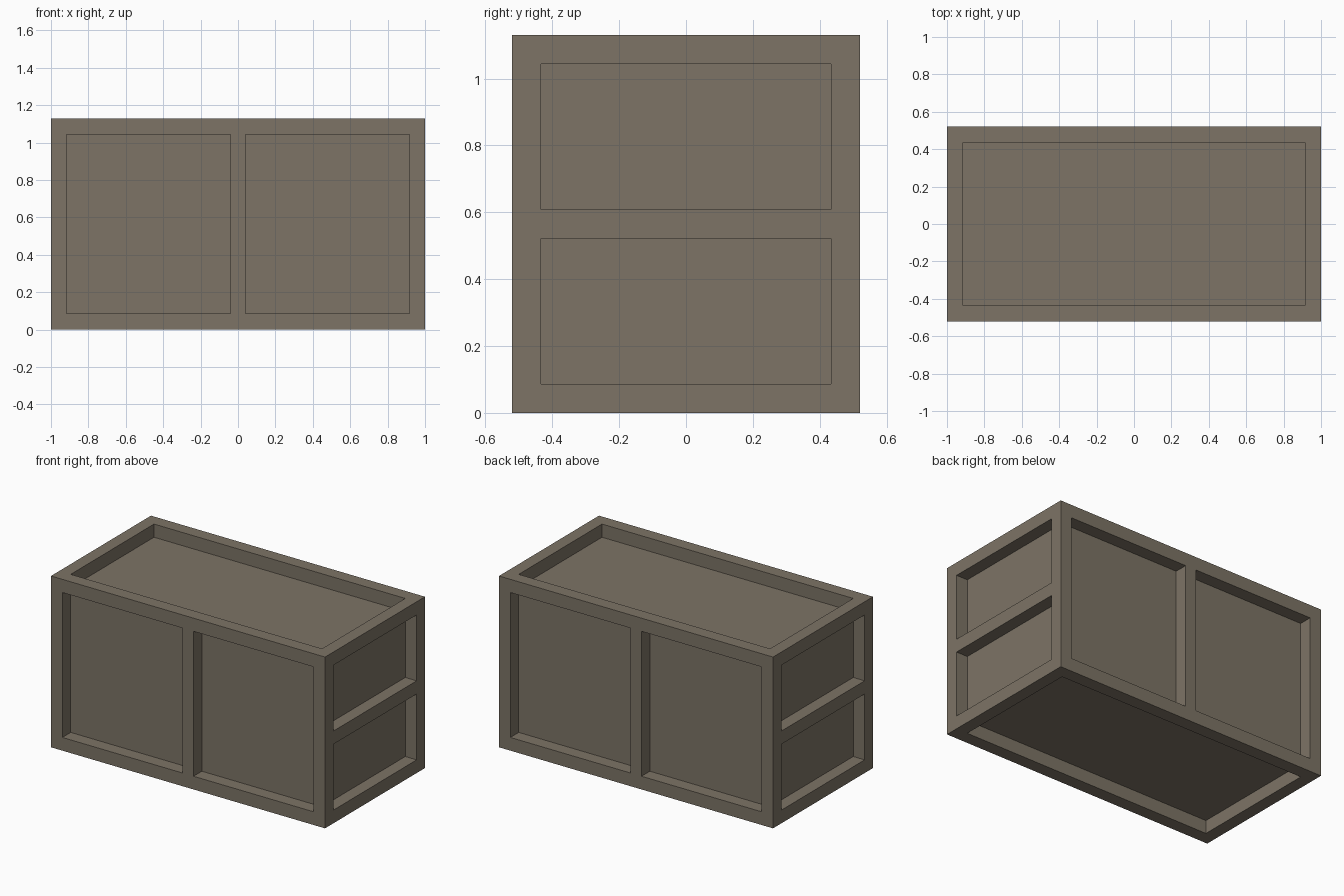
import bpy
from mathutils import Vector

if "Cube" in bpy.data.objects:
    bpy.data.objects.remove(bpy.data.objects["Cube"], do_unlink=True)

# Overall half sizes, height and beam thickness
X, Y, H = 1.0, 0.521, 1.13
TX, T = 0.083, 0.087
IX, IY = X - TX, Y - T
MID = H / 2

paint = bpy.data.materials.new("khaki_grey")
paint.use_nodes = True
colour = (0.205, 0.174, 0.133, 1)
paint.diffuse_color = colour
paint.node_tree.nodes["Principled BSDF"].inputs["Base Color"].default_value = colour


def box(name, low, high):
    """Axis-aligned box between two corners."""
    low, high = Vector(low), Vector(high)
    bpy.ops.mesh.primitive_cube_add(size=1, location=(low + high) / 2)
    obj = bpy.context.object
    obj.name = name
    obj.scale = high - low
    bpy.ops.object.transform_apply(location=False, rotation=False, scale=True)
    obj.data.materials.append(paint)


def span(side, inner, outer):
    """Sorted interval on the positive or negative side."""
    return sorted((side * inner, side * outer))


# Recessed body behind the frame
box("body", (-IX, -IY, T), (IX, IY, H - T))

for sx, side in ((-1, "right"), (1, "left")):
    x0, x1 = span(sx, IX, X)
    # Corner posts
    for sy, end in ((-1, "front"), (1, "back")):
        y0, y1 = span(sy, IY, Y)
        box(f"{end}_{side}_post", (x0, y0, 0), (x1, y1, H))
    # Side rails: bottom, middle and top
    for z, level in ((0, "bottom"), (MID - T / 2, "middle"), (H - T, "top")):
        box(f"{side}_{level}_rail", (x0, -IY, z), (x1, IY, z + T))

for sy, end in ((-1, "front"), (1, "back")):
    y0, y1 = span(sy, IY, Y)
    # Long rails
    for z, level in ((0, "bottom"), (H - T, "top")):
        box(f"{end}_{level}_rail", (-IX, y0, z), (IX, y1, z + T))
    # Upright divider between the two panels
    box(f"{end}_divider", (-0.04, y0, T), (0.04, y1, H - T))
